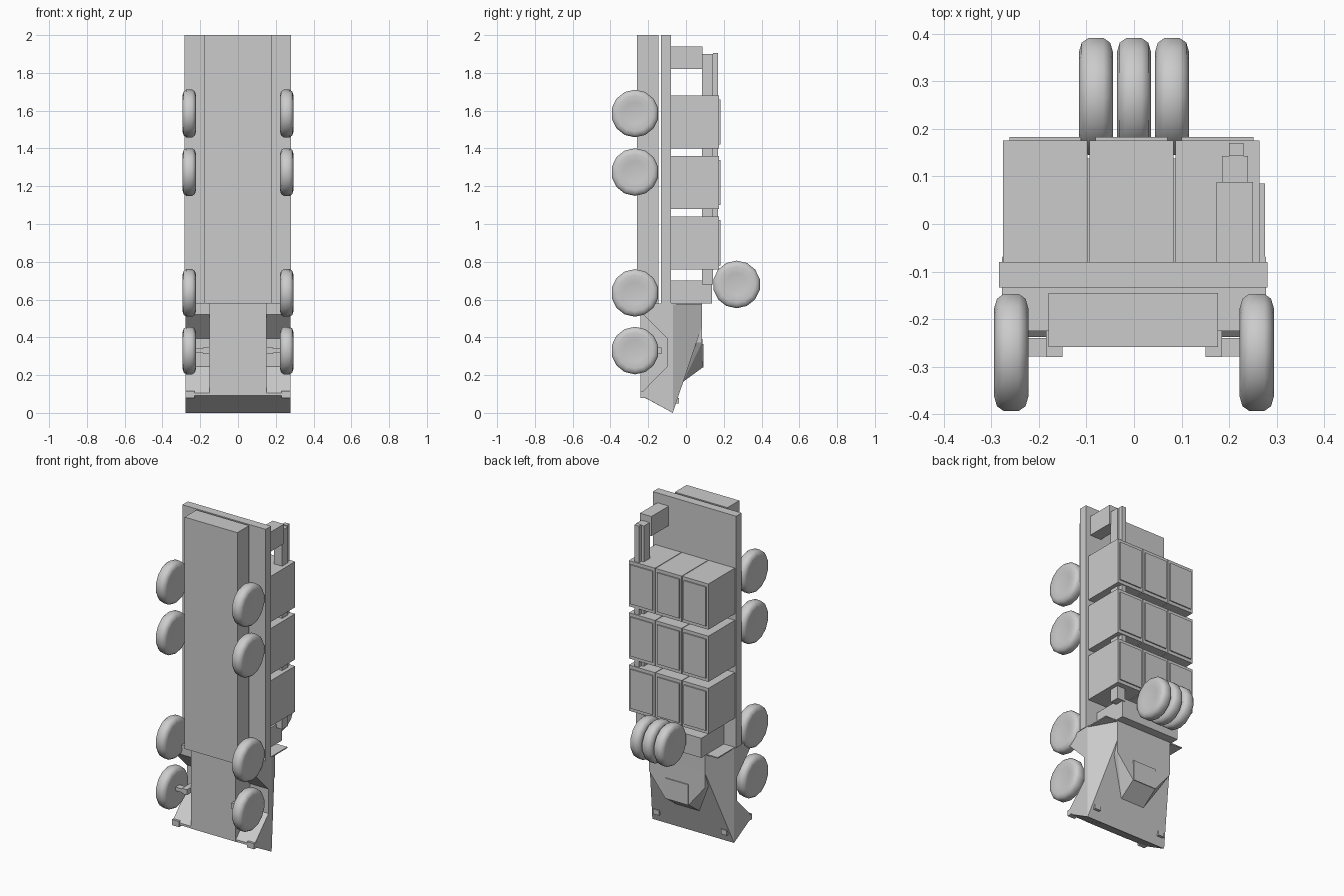
import bpy, bmesh, math

if "Cube" in bpy.data.objects:
    bpy.data.objects.remove(bpy.data.objects["Cube"])

grey = bpy.data.materials.new("plain_grey")
grey.diffuse_color = (0.6, 0.6, 0.6, 1)
grey.use_nodes = True
grey.node_tree.nodes["Principled BSDF"].inputs["Base Color"].default_value = grey.diffuse_color


def finish(name, bm):
    bmesh.ops.recalc_face_normals(bm, faces=bm.faces[:])
    me = bpy.data.meshes.new(name)
    bm.to_mesh(me)
    bm.free()
    me.materials.append(grey)
    ob = bpy.data.objects.new(name, me)
    bpy.context.collection.objects.link(ob)
    return ob


def box(name, x, y, z):
    bm = bmesh.new()
    bmesh.ops.create_cube(bm, size=1)
    for v in bm.verts:
        v.co = [r[0] + (c + 0.5) * (r[1] - r[0]) for c, r in zip(v.co, (x, y, z))]
    return finish(name, bm)


def prism(name, x0, x1, yz):
    bm = bmesh.new()
    a = [bm.verts.new((x0, y, z)) for y, z in yz]
    b = [bm.verts.new((x1, y, z)) for y, z in yz]
    bm.faces.new(a)
    bm.faces.new(b)
    for i in range(len(yz)):
        j = (i + 1) % len(yz)
        bm.faces.new((a[i], a[j], b[j], b[i]))
    return finish(name, bm)


def hull(name, half_points):
    """Convex solid from points mirrored across x."""
    bm = bmesh.new()
    for x, y, z in half_points:
        bm.verts.new((x, y, z))
        bm.verts.new((-x, y, z))
    bmesh.ops.convex_hull(bm, input=bm.verts[:])
    bmesh.ops.dissolve_limit(bm, angle_limit=0.01, verts=bm.verts[:], edges=bm.edges[:])
    return finish(name, bm)


def wheel(name, x, y, z):
    prof = [(0.06, 0.029), (0.095, 0.036), (0.116, 0.030), (0.126, 0.016)]
    prof += [(r, -h) for r, h in reversed(prof)]
    n = 14
    bm = bmesh.new()
    rings = []
    for r, h in prof:
        rings.append([bm.verts.new((x + h, y + r * math.cos(2 * math.pi * (k + 0.5) / n),
                                    z + r * math.sin(2 * math.pi * (k + 0.5) / n)))
                      for k in range(n)])
    for p, q in zip(rings, rings[1:]):
        for k in range(n):
            m = (k + 1) % n
            bm.faces.new((p[k], p[m], q[m], q[k]))
    bm.faces.new(rings[0])
    bm.faces.new(rings[-1])
    ob = finish(name, bm)
    for p in ob.data.polygons:
        p.use_smooth = True
    return ob


# Chassis and load deck
box("chassis_beam", (-0.18, 0.177), (-0.259, -0.145), (0.58, 2.0))
box("load_deck", (-0.284, 0.281), (-0.133, -0.08), (0.58, 2.0))

# Nine cargo boxes with raised lids
for row in range(3):
    z = 0.76 + 0.32 * row
    for col in range(3):
        x = -0.275 + 0.181 * col
        box("cargo_box", (x, x + 0.177), (-0.08, 0.176), (z, z + 0.28))
        box("cargo_lid", (x + 0.013, x + 0.164), (0.175, 0.183), (z + 0.02, z + 0.26))

# Crane arm running along the load
box("crane_base", (0.173, 0.25), (-0.08, 0.088), (1.82, 1.94))
box("crane_boom", (0.185, 0.24), (0.085, 0.143), (0.68, 1.90))
box("crane_inner_boom", (0.2, 0.23), (0.143, 0.17), (0.76, 1.905))

# Spare wheels and their mount
box("spare_mount", (-0.2, 0.2), (-0.085, 0.138), (0.58, 0.70))
for x in (-0.08, 0.0, 0.08):
    wheel("spare_wheel", x, 0.268, 0.68)

# Road wheels
for z in (0.33, 0.635, 1.275, 1.585):
    for s in (-1, 1):
        wheel("road_wheel", s * 0.258, -0.27, z)

# Lower cab: centre block plus sides with wheel arches
prism("cab_centre", -0.152, 0.152,
      [(-0.24, 0.58), (-0.24, 0.092), (-0.07, 0), (-0.07, 0.58)])
arch = [(-0.225, 0.58), (-0.225, 0.52), (-0.1, 0.395), (-0.1, 0.245),
        (-0.238, 0.105), (-0.238, 0.092), (-0.07, 0), (-0.07, 0.58)]
for s in (-1, 1):
    prism("cab_side", s * 0.15, s * 0.277, arch)
    # Front axle stubs
    box("axle_arm", sorted((s * 0.15, s * 0.185)), (-0.28, -0.13), (0.312, 0.345))
    box("axle_stub", sorted((s * 0.15, s * 0.235)), (-0.278, -0.24), (0.318, 0.34))
    # Lamps
    box("bumper_lamp", sorted((s * 0.23, s * 0.278)), (-0.242, -0.2), (0.08, 0.115))
    box("windscreen_lamp", sorted((s * 0.21, s * 0.25)), (-0.07, -0.037), (0.05, 0.08))

# Upper cab with sloping windscreen
hull("cab_upper", [(0.277, -0.07, 0), (0.19, 0.085, 0.46),
                   (0.277, -0.07, 0.58), (0.19, 0.085, 0.58)])

# Overhanging visor and hatch
hull("cab_visor", [(0.19, 0.085, 0.47), (0.19, 0.086, 0.375), (0.08, 0.088, 0.24),
                   (0.08, -0.015, 0.165), (0.19, 0.05, 0.37)])
box("cab_hatch", (-0.078, 0.078), (0.08, 0.092), (0.24, 0.365))

# Thin rear wall of the cab
box("cab_rear_wall", (-0.275, 0.275), (-0.08, 0.085), (0.575, 0.582))
